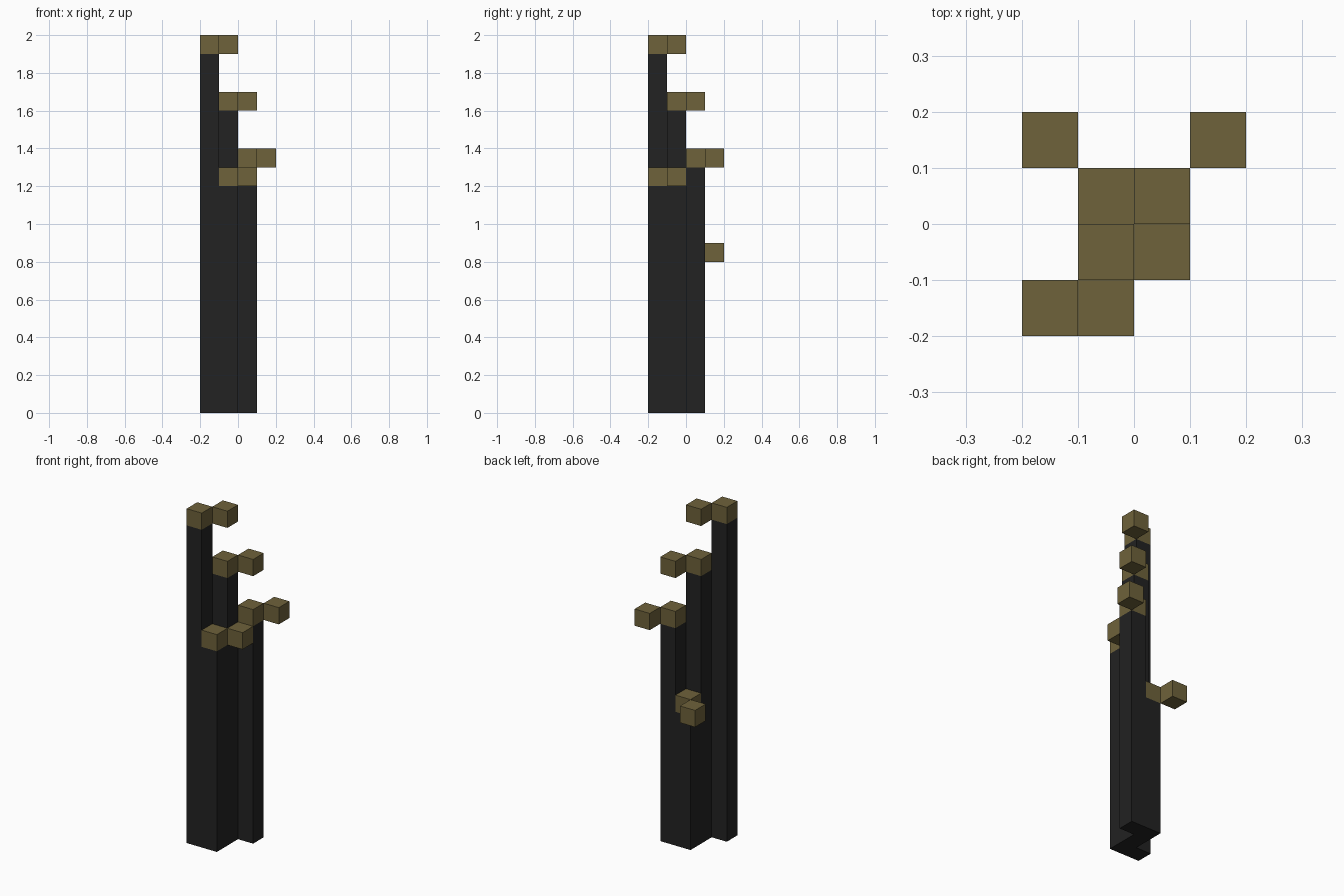
import bpy, bmesh
from mathutils import Vector

if "Cube" in bpy.data.objects:
    bpy.data.objects.remove(bpy.data.objects["Cube"])

S = 0.1  # block size

# Columns: (cell x, cell y) -> height in blocks
heights = {(-2, -2): 19, (-1, -1): 16, (0, 0): 13, (-1, -2): 12, (-1, 0): 8}
# Direction in which the loose block steps off each column top
steps = {(-2, -2): (1, 1), (-1, -1): (1, 1), (0, 0): (1, 1),
         (-1, -2): (1, 1), (-1, 0): (-1, 1)}

columns = {(x, y, z) for (x, y), h in heights.items() for z in range(h)}
tips = {(x, y, h) for (x, y), h in heights.items()}
loose = {(x + steps[x, y][0], y + steps[x, y][1], h) for (x, y), h in heights.items()}
solid = columns | tips | loose


def material(name, rgb):
    m = bpy.data.materials.new(name)
    m.diffuse_color = (*rgb, 1)
    m.use_nodes = True
    m.node_tree.nodes["Principled BSDF"].inputs["Base Color"].default_value = m.diffuse_color
    return m


def build(name, cells, mat):
    """Make one mesh of the exposed sides of the given blocks."""
    bm = bmesh.new()
    for c in sorted(cells):
        mid = Vector(c) + Vector((0.5, 0.5, 0.5))
        for axis in range(3):
            for sign in (-1, 1):
                n = [0, 0, 0]
                n[axis] = sign
                if tuple(a + b for a, b in zip(c, n)) in solid:
                    continue
                n = Vector(n)
                u = Vector((0, 0, 0))
                u[(axis + 1) % 3] = 1
                v = n.cross(u)
                corners = (-u - v, u - v, u + v, v - u)
                bm.faces.new([bm.verts.new((mid + (n + k) / 2) * S) for k in corners])
    bmesh.ops.remove_doubles(bm, verts=bm.verts, dist=0.001)
    # Merge flat runs into long faces
    bmesh.ops.dissolve_limit(bm, angle_limit=0.01, verts=bm.verts, edges=bm.edges)
    me = bpy.data.meshes.new(name)
    bm.to_mesh(me)
    bm.free()
    me.materials.append(mat)
    bpy.context.collection.objects.link(bpy.data.objects.new(name, me))


dark = material("charcoal", (0.016, 0.016, 0.016))
tan = material("olive_brown", (0.156, 0.122, 0.043))

build("stalks", columns, dark)          # joined dark columns
build("stalk_tips", tips, tan)          # blocks on top of the columns
build("outer_tips", loose, tan)         # blocks stepping off diagonally
